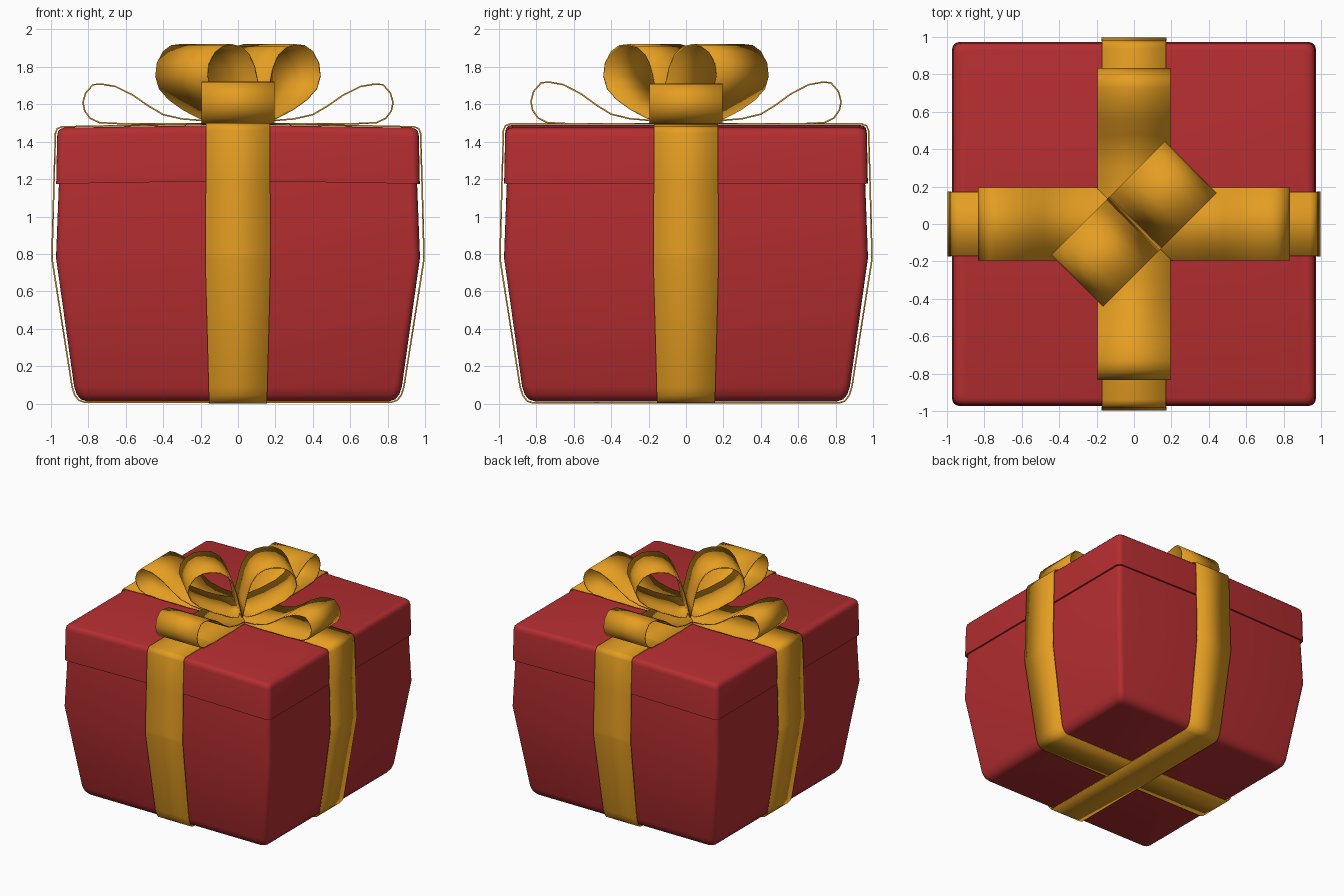
import bpy, bmesh, math

if "Cube" in bpy.data.objects:
    bpy.data.objects.remove(bpy.data.objects["Cube"])

def material(name, color):
    m = bpy.data.materials.new(name)
    m.diffuse_color = color
    m.use_nodes = True
    m.node_tree.nodes["Principled BSDF"].inputs["Base Color"].default_value = m.diffuse_color
    return m

RED = material("red_card", (0.46, 0.027, 0.03, 1))
GOLD = material("gold_ribbon", (0.78, 0.34, 0.016, 1))

def finish(name, bm, mat, angle):
    bmesh.ops.recalc_face_normals(bm, faces=bm.faces)
    me = bpy.data.meshes.new(name)
    bm.to_mesh(me)
    bm.free()
    me.materials.append(mat)
    ob = bpy.data.objects.new(name, me)
    bpy.context.collection.objects.link(ob)
    bpy.ops.object.select_all(action='DESELECT')
    ob.select_set(True)
    bpy.context.view_layer.objects.active = ob
    bpy.ops.object.shade_smooth_by_angle(angle=math.radians(angle))
    return ob

def rounded_square(bm, half, z, r=0.04, seg=4):
    ring = []
    for q in range(4):
        a0 = q * math.pi / 2
        cx = (half - r) * (1 if q in (0, 3) else -1)
        cy = (half - r) * (1 if q in (0, 1) else -1)
        for i in range(seg + 1):
            a = a0 + i / seg * math.pi / 2
            ring.append(bm.verts.new((cx + r * math.cos(a), cy + r * math.sin(a), z)))
    return ring

def loft(name, sections, crown):
    """Stack rounded squares; crown lifts the x = 0 ridge of the upper part."""
    bm = bmesh.new()
    rings = [rounded_square(bm, h, z) for h, z in sections]
    for a, b in zip(rings, rings[1:]):
        for i in range(len(a)):
            j = (i + 1) % len(a)
            bm.faces.new((a[i], a[j], b[j], b[i]))
    bm.faces.new(rings[0])
    bm.faces.new(rings[-1])
    bmesh.ops.bisect_plane(bm, geom=bm.verts[:] + bm.edges[:] + bm.faces[:],
                           plane_co=(0, 0, 0), plane_no=(1, 0, 0))
    for v in bm.verts:
        if v.co.z > 1:
            v.co.z += crown * max(0, 1 - abs(v.co.x) / 0.97)
    return finish(name, bm, RED, 40)

def strip(name, path, turn, thickness=0.008):
    """Closed band: path of (distance, height, half width), turned about z."""
    bm = bmesh.new()
    c, s = math.cos(turn), math.sin(turn)
    rows = [[bm.verts.new((d * c - w * s, d * s + w * c, z)) for w in (-hw, hw)]
            for d, z, hw in path]
    for i, a in enumerate(rows):
        b = rows[(i + 1) % len(rows)]
        bm.faces.new((a[0], a[1], b[1], b[0]))
    ob = finish(name, bm, GOLD, 50)
    mod = ob.modifiers.new("thickness", 'SOLIDIFY')
    mod.thickness = thickness
    mod.offset = 0
    return ob

# Box body: tapered below, widest at z = 0.78
loft("box_body", [(0.81, 0.012), (0.84, 0.022), (0.862, 0.048), (0.876, 0.09),
                  (0.973, 0.78), (0.957, 1.19)], 0.015)

# Lid with rounded top edge and hollow rim
loft("box_lid", [(0.945, 1.2), (0.955, 1.175), (0.972, 1.175), (0.967, 1.43),
                 (0.962, 1.455), (0.95, 1.468), (0.93, 1.474)], 0.016)

# Wrapping ribbons; the x one follows the crowned lid, the y one lies flat
def wrap(name, turn, edge_z, mid_z, base_z):
    right = [(0.82, base_z, 0.155), (0.85, base_z + 0.01, 0.155),
             (0.873, 0.045, 0.156), (0.887, 0.09, 0.157),
             (0.994, 0.77, 0.175), (0.994, 0.80, 0.175), (0.984, 1.18, 0.172),
             (0.976, edge_z - 0.035, 0.17), (0.966, edge_z - 0.01, 0.17),
             (0.94, edge_z, 0.17)]
    left = [(-d, z, w) for d, z, w in reversed(right)]
    strip(name, right + [(0, mid_z, 0.17)] + left, turn)

wrap("ribbon_across", 0, 1.48, 1.497, 0.007)
wrap("ribbon_front_to_back", math.pi / 2, 1.495, 1.497, 0.004)

# Four low bow loops lying along the ribbons
LOW = [(0, 1.502), (0.35, 1.495), (0.6, 1.495), (0.74, 1.502), (0.79, 1.525),
       (0.82, 1.565), (0.829, 1.61), (0.815, 1.66), (0.775, 1.705), (0.73, 1.708),
       (0.655, 1.695), (0.56, 1.648), (0.48, 1.592), (0.40, 1.545), (0.30, 1.522),
       (0.15, 1.51)]
for i in range(4):
    lift = 0.01 * (i % 2)
    strip(f"low_loop_{i + 1}",
          [(d, z + lift * max(0, z - 1.5) / 0.2, 0.195) for d, z in LOW],
          i * math.pi / 2)

# Two tall bow loops standing on the diagonal
TALL = [(0, 1.505), (0.10, 1.528), (0.22, 1.572), (0.33, 1.628), (0.40, 1.685),
        (0.427, 1.75), (0.415, 1.82), (0.37, 1.88), (0.31, 1.912), (0.24, 1.918),
        (0.17, 1.905), (0.11, 1.865), (0.07, 1.80), (0.045, 1.72), (0.02, 1.61)]
for i in range(2):
    strip(f"tall_loop_{i + 1}", [(d, z, 0.195) for d, z in TALL],
          math.pi / 4 + i * math.pi)
